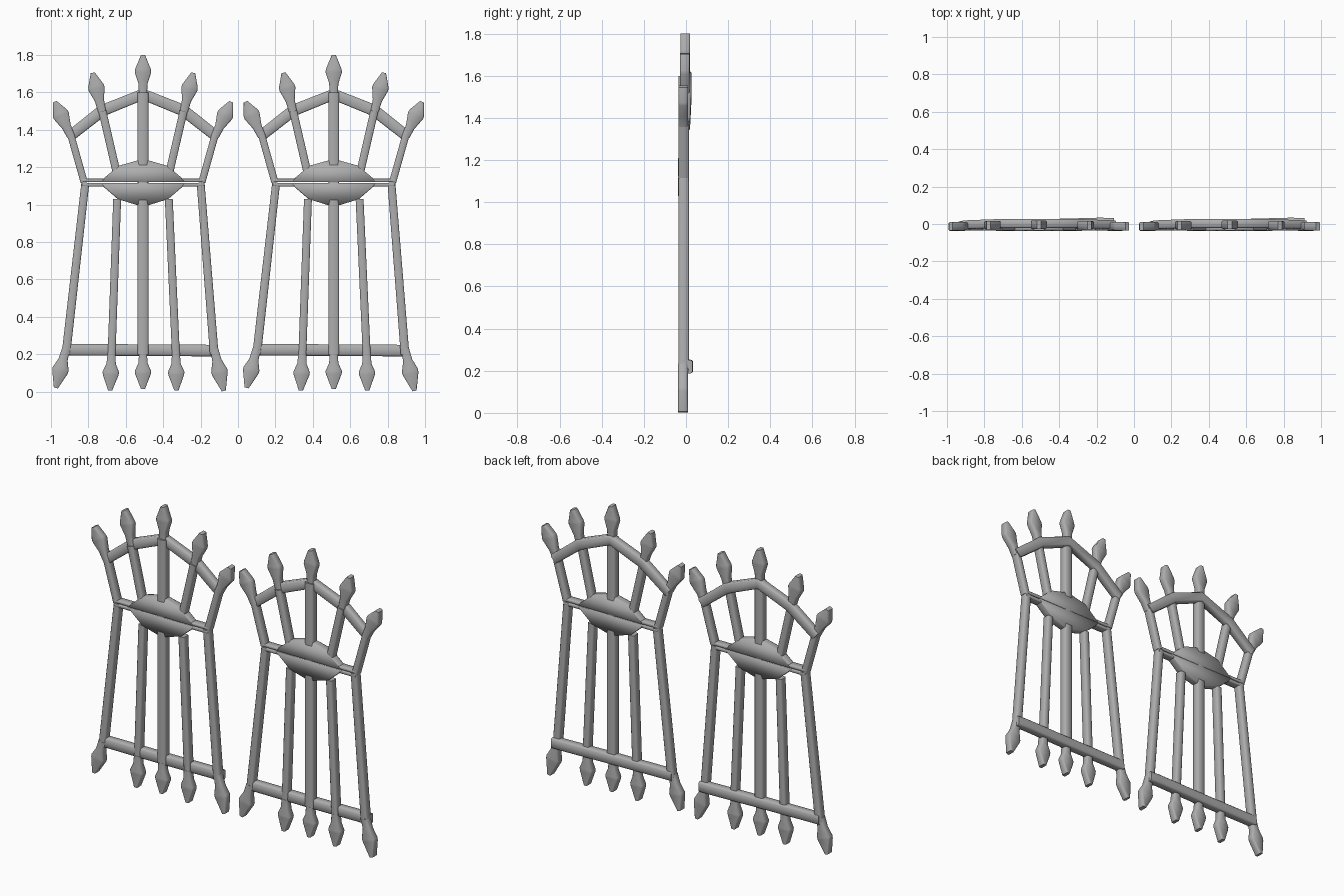
import bpy, bmesh, math
from mathutils import Vector

cube = bpy.data.objects.get("Cube")
if cube:
    bpy.data.objects.remove(cube, do_unlink=True)

GREY = (0.42, 0.42, 0.42, 1.0)
iron = bpy.data.materials.new("grey iron")
iron.diffuse_color = GREY
iron.use_nodes = True
iron.node_tree.nodes["Principled BSDF"].inputs["Base Color"].default_value = GREY

Y_MID, DEPTH = -0.011, 0.025   # centre line and half depth of the ironwork
PANELS = {"left": 0.512, "right": -0.508}


def loft(name, stations, angle=60):
    """Chamfered box section swept along stations (x, z, half width[, y, half depth])."""
    st = [(s + (Y_MID, DEPTH))[:5] if len(s) == 3 else s for s in stations]
    pts = [Vector((s[0], s[1])) for s in st]
    bm = bmesh.new()
    rings = []
    for i, (x, z, w, y, d) in enumerate(st):
        # mitred side direction at each station
        t_in = (pts[i] - pts[max(i - 1, 0)])
        t_out = (pts[min(i + 1, len(pts) - 1)] - pts[i])
        t = (t_in.normalized() + t_out.normalized()).normalized()
        side = Vector((-t.y, t.x))
        c = 0.3 * min(w, d)
        section = [(w, d - c), (w - c, d), (c - w, d), (-w, d - c),
                   (-w, c - d), (c - w, -d), (w - c, -d), (w, c - d)]
        rings.append([bm.verts.new((x + side.x * a, y + b, z + side.y * a)) for a, b in section])
    for r0, r1 in zip(rings, rings[1:]):
        for k in range(8):
            bm.faces.new((r0[k], r0[(k + 1) % 8], r1[(k + 1) % 8], r1[k]))
    bm.faces.new(rings[0])
    bm.faces.new(rings[-1])
    bmesh.ops.recalc_face_normals(bm, faces=bm.faces)
    mesh = bpy.data.meshes.new(name)
    bm.to_mesh(mesh)
    bm.free()
    mesh.materials.append(iron)
    # the same mesh serves both gate panels
    for panel, offset in PANELS.items():
        ob = bpy.data.objects.new(f"{panel}_{name}", mesh)
        ob.location.x = offset
        bpy.context.collection.objects.link(ob)
    bpy.ops.object.select_all(action='DESELECT')
    ob.select_set(True)
    bpy.context.view_layer.objects.active = ob
    bpy.ops.object.shade_smooth_by_angle(angle=math.radians(angle))


def finial(name, base, tip, widest=0.55, y=Y_MID):
    """Flat spearhead from base to tip."""
    a, b = Vector(base), Vector(tip)
    profile = [(0, 0.021), (0.28, 0.025), (widest, 0.044), (widest + 0.08, 0.042), (1, 0.011)]
    loft(name, [(*a.lerp(b, t), w, y, 0.023) for t, w in profile])


# Arch across the top
loft("top_arch", [(-0.395, 1.363, 0.029, -0.004, 0.023), (-0.217, 1.503, 0.031, 0.002, 0.024),
                  (0, 1.59, 0.031, 0.003, 0.024),
                  (0.217, 1.503, 0.031, 0.002, 0.024), (0.395, 1.363, 0.029, -0.004, 0.023)])

# Bottom rail, swinging back slightly at its left end
loft("bottom_rail", [(-0.42, 0.225, 0.031, -0.008, 0.025), (0, 0.222, 0.031, -0.002, 0.027),
                     (0.33, 0.22, 0.031, 0.008, 0.026), (0.4, 0.219, 0.031, 0.005, 0.026)])

# Thin double rail at mid height
loft("upper_middle_rail", [(-0.325, 1.13, 0.009), (0.325, 1.13, 0.009)])
loft("lower_middle_rail", [(-0.325, 1.107, 0.01), (0.325, 1.107, 0.01)])

# Faceted medallion in two halves
loft("upper_medallion", [(0, 1.236, 0.03, -0.011, 0.02), (0, 1.208, 0.13, -0.011, 0.026),
                         (0, 1.122, 0.232, -0.011, 0.026)], 120)
loft("lower_medallion", [(0, 1.117, 0.236, -0.011, 0.026), (0, 1.03, 0.135, -0.011, 0.026),
                         (0, 0.997, 0.03, -0.011, 0.02)], 120)

# Centre bar with its finials
loft("center_bar", [(0, 0.2, 0.029), (0, 1.6, 0.029)])
finial("center_top_finial", (0, 1.59), (0, 1.8), 0.56, -0.004)
finial("center_bottom_finial", (0, 0.205), (0, 0.015), 0.5, -0.014)

# Side bars and finials
for side, s in (("left", 1), ("right", -1)):
    foot_in = 0.176 if s > 0 else -0.168
    foot_out = 0.381 if s > 0 else -0.412
    tip_in = 0.179 if s > 0 else -0.176
    tip_out = 0.432 if s > 0 else -0.466
    tip_z = 0.004 if s > 0 else 0.02
    loft(f"{side}_inner_lower_bar", [(foot_in, 0.2, 0.021), (s * 0.138, 1.03, 0.021)])
    loft(f"{side}_outer_lower_bar", [(foot_out, 0.2, 0.023), (s * 0.308, 1.118, 0.021)])
    loft(f"{side}_inner_upper_bar", [(s * 0.143, 1.18, 0.021), (s * 0.217, 1.5, 0.021)])
    loft(f"{side}_outer_upper_bar", [(s * 0.315, 1.121, 0.019), (s * 0.385, 1.37, 0.019)])
    finial(f"{side}_inner_top_finial", (s * 0.219, 1.5), (s * 0.269, 1.705), 0.58, -0.006)
    finial(f"{side}_outer_top_finial", (s * 0.385, 1.365), (s * 0.472, 1.55), 0.6, -0.013)
    finial(f"{side}_inner_bottom_finial", (foot_in, 0.205), (tip_in, 0.006), 0.5, -0.014)
    finial(f"{side}_outer_bottom_finial", (foot_out, 0.23), (tip_out, tip_z), 0.52, -0.014)
